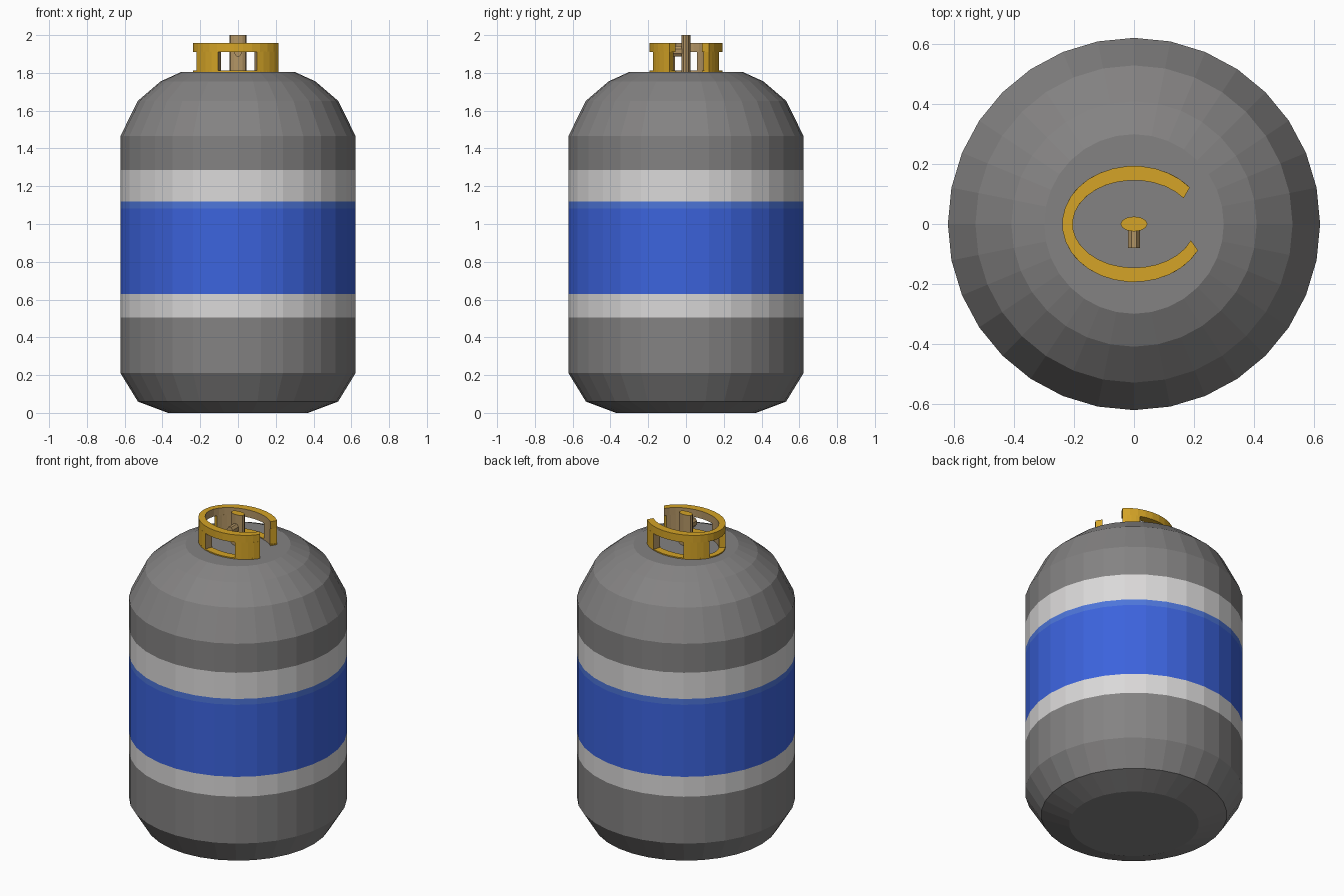
import bpy, bmesh, math

if "Cube" in bpy.data.objects:
    bpy.data.objects.remove(bpy.data.objects["Cube"])


def material(name, rgb):
    m = bpy.data.materials.new(name)
    m.diffuse_color = (*rgb, 1)
    m.use_nodes = True
    m.node_tree.nodes["Principled BSDF"].inputs["Base Color"].default_value = m.diffuse_color
    return m


GREY = material("tank_grey", (0.23, 0.225, 0.225))
WHITE = material("band_white", (0.70, 0.69, 0.69))
BLUE = material("band_blue", (0.045, 0.125, 0.72))
PALE = material("edge_blue", (0.075, 0.18, 0.70))
GOLD = material("collar_gold", (0.66, 0.37, 0.02))
TAN = material("valve_tan", (0.45, 0.30, 0.13))


def finish(bm, name, mats):
    bmesh.ops.recalc_face_normals(bm, faces=bm.faces[:])
    me = bpy.data.meshes.new(name)
    bm.to_mesh(me)
    bm.free()
    for m in mats:
        me.materials.append(m)
    ob = bpy.data.objects.new(name, me)
    bpy.context.collection.objects.link(ob)
    return ob


def loft(bm, rings):
    """Bridge closed vertex rings, cap both ends."""
    vs = [[bm.verts.new(p) for p in r] for r in rings]
    n = len(vs[0])
    for a, b in zip(vs, vs[1:]):
        for i in range(n):
            j = (i + 1) % n
            bm.faces.new((a[i], a[j], b[j], b[i]))
    bm.faces.new(vs[0][::-1])
    bm.faces.new(vs[-1])


def ellipse(rx, ry, z, n):
    return [(rx * math.cos(math.tau * i / n), ry * math.sin(math.tau * i / n), z)
            for i in range(n)]


# Tank body with painted bands
profile = [(0.37, 0), (0.53, 0.06), (0.622, 0.21), (0.622, 0.505), (0.622, 0.63),
           (0.622, 1.083), (0.622, 1.12), (0.622, 1.285), (0.622, 1.467),
           (0.53, 1.652), (0.41, 1.755), (0.30, 1.805)]
bm = bmesh.new()
loft(bm, [ellipse(r, r, z, 32) for r, z in profile])
for f in bm.faces:
    z = f.calc_center_median().z
    if 0.63 < z < 1.083:
        f.material_index = 2
    elif 1.083 < z < 1.12:
        f.material_index = 3
    elif 0.505 < z < 1.285:
        f.material_index = 1
finish(bm, "tank_body", [GREY, WHITE, BLUE, PALE])


def arc_block(name, t0, t1, z0, z1, steps, skew0=0, skew1=0):
    """Curved elliptical wall between two angles; inner faces are tan."""
    bm = bmesh.new()
    rings = []
    for i in range(steps + 1):
        k = i / steps
        to = math.radians(t0 + (t1 - t0) * k)
        ti = math.radians(t0 + skew0 + (t1 + skew1 - t0 - skew0) * k)
        o = (0.24 * math.cos(to), 0.194 * math.sin(to))
        n = (0.205 * math.cos(ti), 0.146 * math.sin(ti))
        rings.append([(*o, z0), (*n, z0), (*n, z1), (*o, z1)])
    loft(bm, rings)
    bmesh.ops.recalc_face_normals(bm, faces=bm.faces[:])
    for f in bm.faces:
        c = f.calc_center_median()
        if abs(f.normal.z) < 0.5 and f.normal.x * c.x + f.normal.y * c.y < -0.02:
            f.material_index = 1
    finish(bm, name, [GOLD, TAN])


# Open collar: top ring, thin base ring, four posts
arc_block("collar_top_ring", 39, 333, 1.91, 1.957, 26, -3, 5)
arc_block("collar_base_ring", 39, 333, 1.80, 1.812, 26, -3, 5)
for i, (a, b) in enumerate([(39, 65), (116, 156), (204, 244), (295, 333)]):
    arc_block(f"collar_post_{i + 1}", a, b, 1.805, 1.912, 4)

# Valve stem with gold top
bm = bmesh.new()
loft(bm, [ellipse(0.045, 0.025, z, 12) for z in (1.80, 2.0)])
for f in bm.faces:
    f.material_index = 0 if abs(f.normal.z) > 0.5 or len(f.verts) > 4 else 1
finish(bm, "valve_stem", [GOLD, TAN])

# Valve outlet pointing to the front
bm = bmesh.new()
loft(bm, [[(0.021 * math.cos(math.tau * i / 8 + math.pi / 8), y,
            1.915 + 0.03 * math.sin(math.tau * i / 8 + math.pi / 8)) for i in range(8)]
          for y in (0.0, -0.08)])
finish(bm, "valve_outlet", [TAN])
